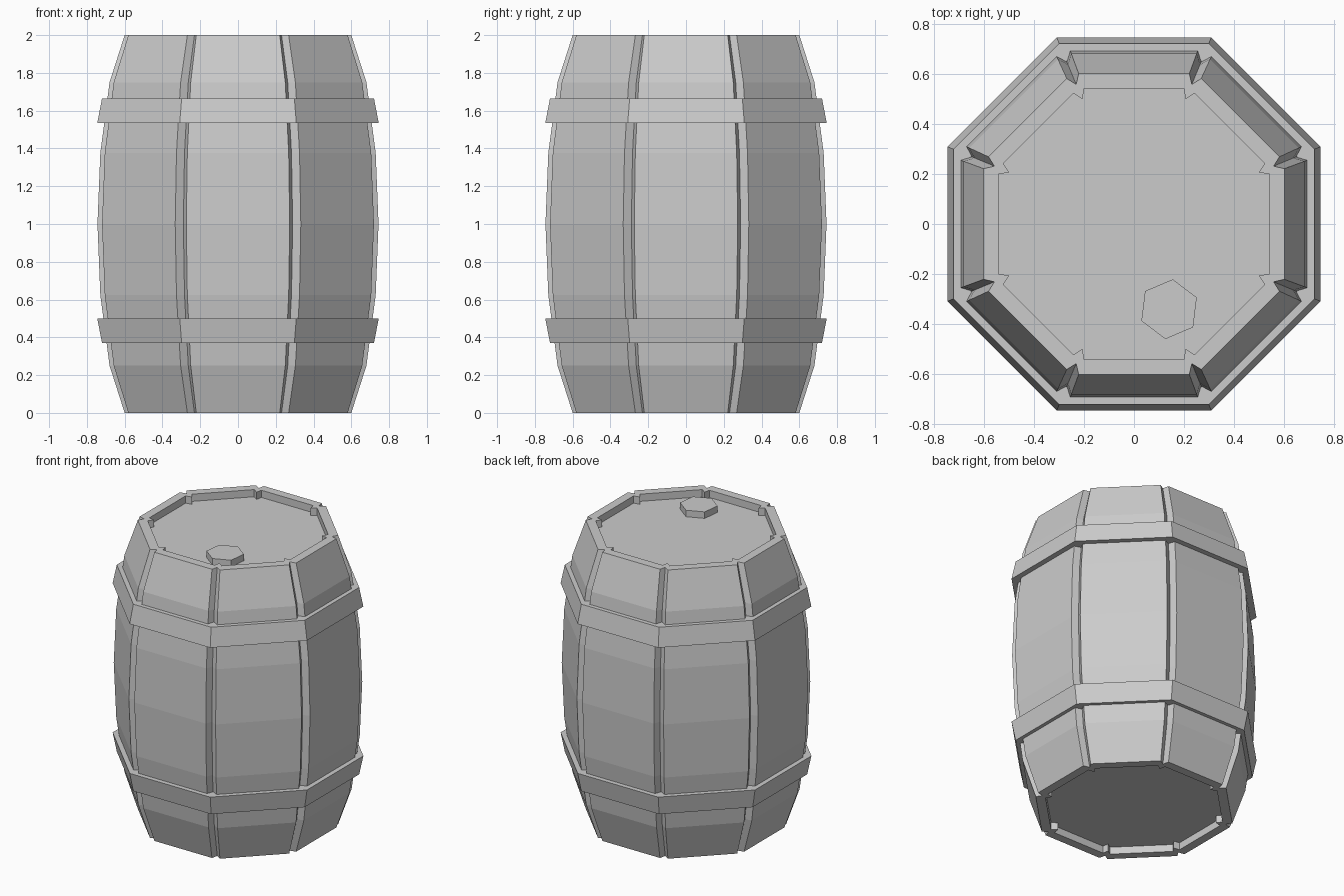
import bpy, bmesh
from math import cos, sin, pi, tan, radians

if "Cube" in bpy.data.objects:
    bpy.data.objects.remove(bpy.data.objects["Cube"])


def stave_section(apothem, groove=0.036):
    """Octagon outline with a V groove at each corner."""
    half = 0.368 * apothem
    corner_r = half * sin(pi / 8) + apothem * cos(pi / 8)
    pts = []
    for i in range(8):
        a = i * pi / 4
        for side in (-half, half):
            pts.append((apothem * cos(a) - side * sin(a),
                        apothem * sin(a) + side * cos(a)))
        r = corner_r - groove
        pts.append((r * cos(a + pi / 8), r * sin(a + pi / 8)))
    return pts


def polygon(sides, radius, start, cx=0, cy=0):
    return [(cx + radius * cos(start + i * 2 * pi / sides),
             cy + radius * sin(start + i * 2 * pi / sides)) for i in range(sides)]


def octagon(apothem):
    return polygon(8, apothem / cos(pi / 8), pi / 8)


def loft(name, sections, closed=False):
    """Bridge a list of (outline, z) loops; cap the ends or close the ring."""
    bm = bmesh.new()
    loops = [[bm.verts.new((x, y, z)) for x, y in pts] for pts, z in sections]
    pairs = list(zip(loops, loops[1:]))
    if closed:
        pairs.append((loops[-1], loops[0]))
    else:
        bm.faces.new(loops[0])
        bm.faces.new(loops[-1])
    for a, b in pairs:
        n = len(a)
        for i in range(n):
            j = (i + 1) % n
            bm.faces.new((a[i], a[j], b[j], b[i]))
    bmesh.ops.recalc_face_normals(bm, faces=bm.faces)
    me = bpy.data.meshes.new(name)
    bm.to_mesh(me)
    bm.free()
    ob = bpy.data.objects.new(name, me)
    bpy.context.collection.objects.link(ob)
    return ob


# Bulging staves with rims and recessed heads at both ends
profile = [(0.54, 0.05), (0.54, 0), (0.60, 0), (0.68, 0.25), (0.729, 0.625),
           (0.744, 1.0),
           (0.729, 1.375), (0.68, 1.75), (0.60, 2), (0.54, 2), (0.54, 1.95)]
loft("barrel_staves", [(stave_section(a), z) for a, z in profile])

# Tapered hoops, wide edge towards the middle
for name, z_end, z_mid in (("lower_hoop", 0.37, 0.50), ("upper_hoop", 1.665, 1.535)):
    ring = [(0.65, z_end), (0.72, z_end), (0.745, z_mid), (0.66, z_mid)]
    loft(name, [(octagon(a), z) for a, z in ring], closed=True)

# Hexagonal bung on the top head
bung = polygon(6, 0.12, radians(23), 0.14, -0.34)
loft("bung", [(bung, 1.94), (bung, 1.995)])
